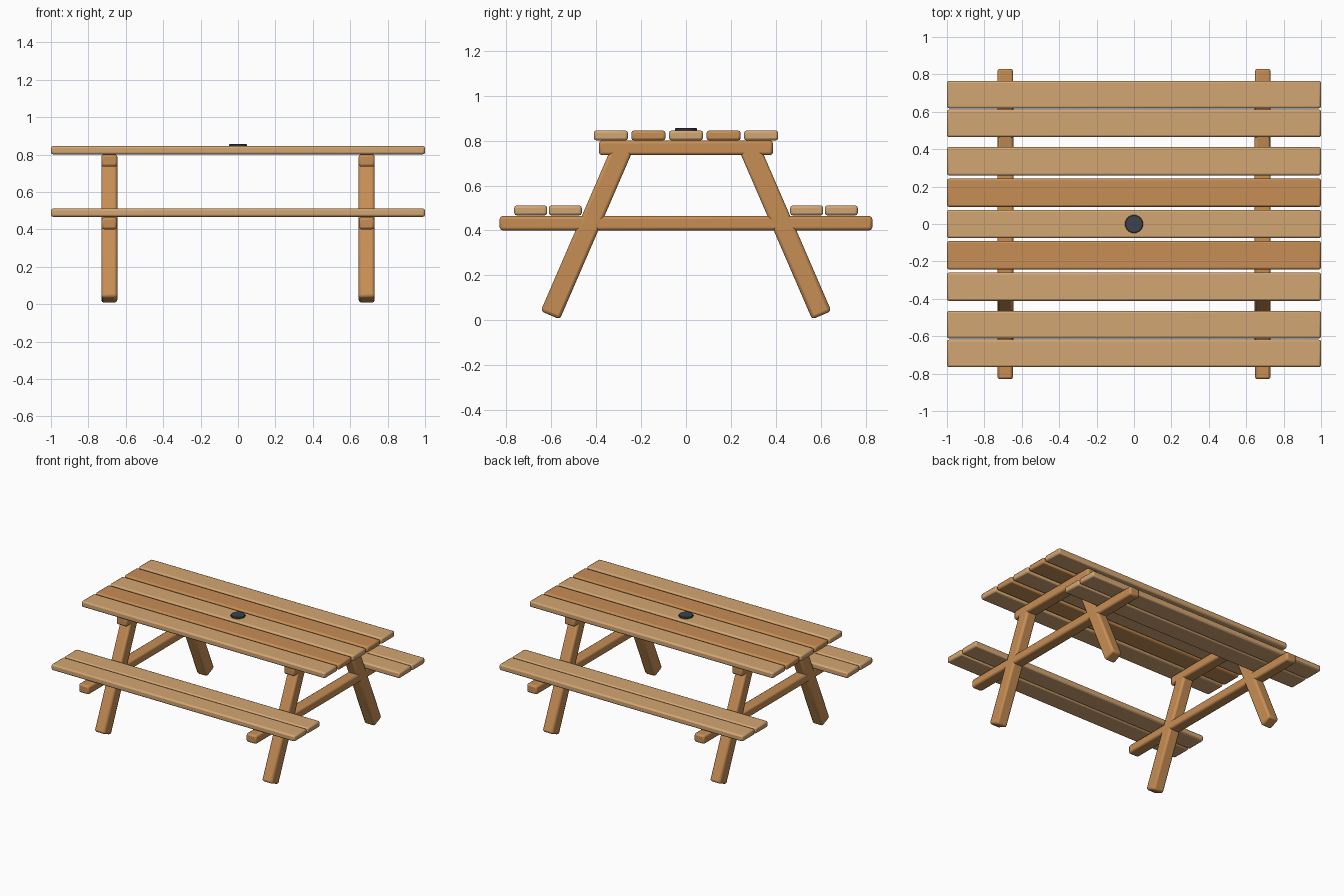
import bpy, math

if "Cube" in bpy.data.objects:
    bpy.data.objects.remove(bpy.data.objects["Cube"])


def material(name, rgb):
    m = bpy.data.materials.new(name)
    m.diffuse_color = (*rgb, 1)
    m.use_nodes = True
    m.node_tree.nodes["Principled BSDF"].inputs["Base Color"].default_value = m.diffuse_color
    return m


LIGHT = material("light_wood", (0.65, 0.38, 0.17))
DARK = material("warm_wood", (0.57, 0.27, 0.09))
GREY = material("dark_grey", (0.045, 0.055, 0.075))


def finish(ob, name, mat, bevel, segments=2):
    ob.name = name
    ob.data.materials.append(mat)
    mod = ob.modifiers.new("rounded_edges", 'BEVEL')
    mod.width = bevel
    mod.segments = segments
    bpy.ops.object.shade_smooth_by_angle(angle=math.radians(35))
    return ob


def beam(name, centre, size, mat, tilt=0.0, bevel=0.011):
    """Rounded timber, optionally tilted around x."""
    bpy.ops.mesh.primitive_cube_add(size=1, location=centre)
    ob = bpy.context.object
    ob.scale = size
    bpy.ops.object.transform_apply(location=False, rotation=False, scale=True)
    ob.rotation_euler.x = tilt
    return finish(ob, name, mat, bevel)


# Tabletop boards, alternating in tone
for i in range(-2, 3):
    beam("table_board", (0, i * 0.1675, 0.823), (2, 0.152, 0.044),
         DARK if abs(i) == 1 else LIGHT)

# Two boards for each bench
for side in (-1, 1):
    for y in (0.538, 0.692):
        beam("bench_board", (0, side * y, 0.489), (2, 0.147, 0.044), LIGHT)

# A-frames: top beam, bench beam and two splayed legs
TILT = math.radians(23.4)
LEG = 0.82
for x in (-0.688, 0.688):
    beam("top_beam", (x, 0, 0.768), (0.086, 0.775, 0.066), DARK, bevel=0.013)
    beam("bench_beam", (x, 0, 0.432), (0.083, 1.66, 0.064), DARK, bevel=0.013)
    for side in (-1, 1):
        y = 0.605 - math.sin(TILT) * LEG / 2
        z = 0.022 + math.cos(TILT) * LEG / 2
        beam("leg", (x, side * y, z), (0.085, 0.093, LEG), DARK,
             tilt=side * TILT, bevel=0.014)

# Parasol hole cap in the middle of the tabletop
bpy.ops.mesh.primitive_cylinder_add(vertices=20, radius=0.049, depth=0.02,
                                    location=(0, 0, 0.846))
finish(bpy.context.object, "parasol_cap", GREY, 0.004, 1)
